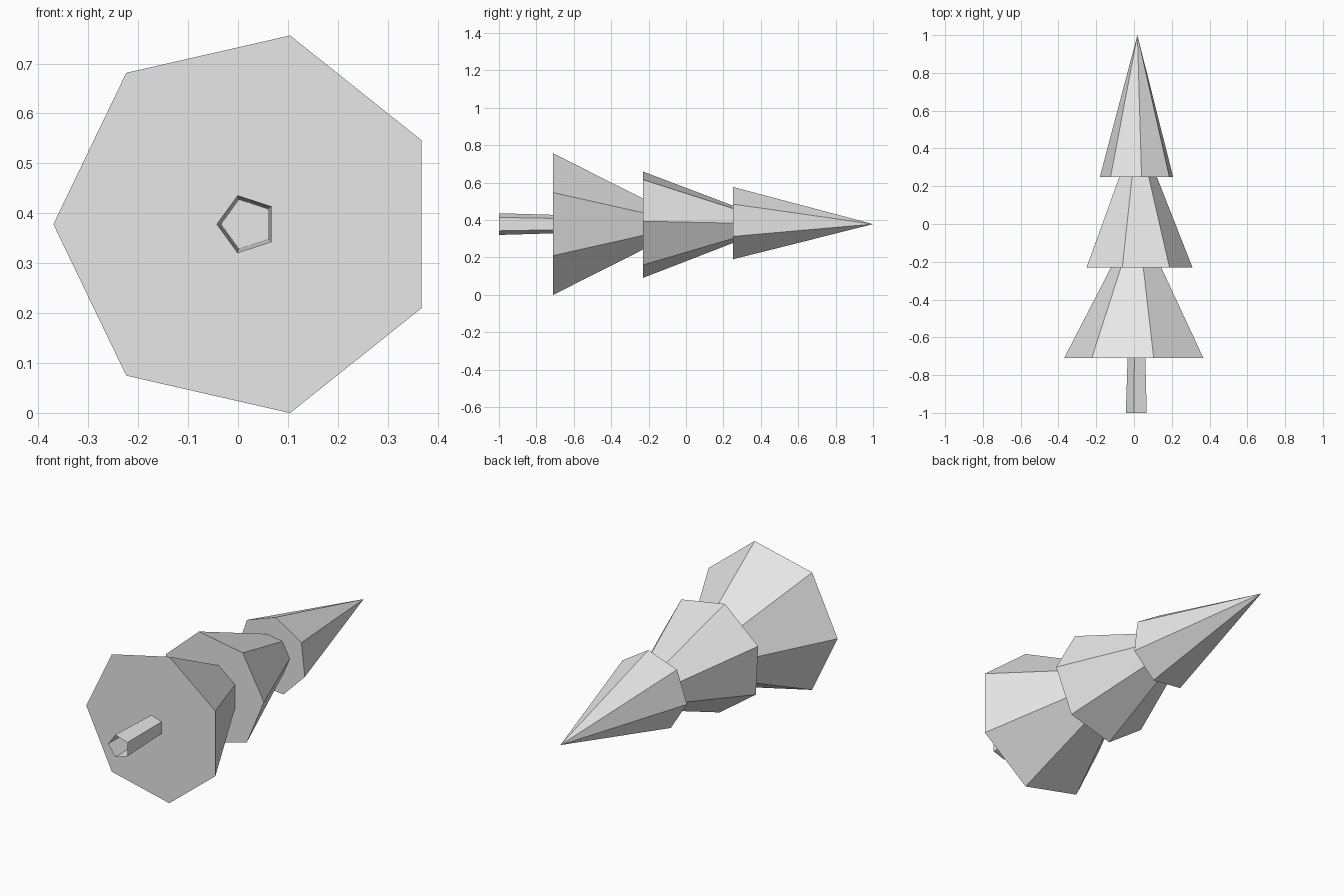
import bpy
import bmesh
from math import cos, sin, pi, radians

cube = bpy.data.objects.get("Cube")
if cube:
    bpy.data.objects.remove(cube, do_unlink=True)

AXIS_X, AXIS_Z = 0.018, 0.378   # centre line of the tree, which lies along y

grey = bpy.data.materials.new("light_grey")
grey.use_nodes = True
colour = (0.8, 0.8, 0.8, 1.0)
grey.diffuse_color = colour
grey.node_tree.nodes["Principled BSDF"].inputs["Base Color"].default_value = colour


def tapered_part(name, sides, start, end, front_r, back_r, turn, capped):
    """Flat-sided cone or tube along y; a zero back radius makes a point."""
    bm = bmesh.new()

    def ring(y, r):
        angles = [radians(turn) + 2 * pi * i / sides for i in range(sides)]
        return [bm.verts.new((AXIS_X + r * cos(a), y, AXIS_Z + r * sin(a)))
                for a in angles]

    front = ring(start, front_r)
    back = ring(end, back_r) if back_r else [bm.verts.new((AXIS_X, end, AXIS_Z))]
    for i in range(sides):
        j = (i + 1) % sides
        tail = [back[i], back[j]] if back_r else back
        bm.faces.new([front[j], front[i]] + tail)
    if capped:
        bm.faces.new(front)

    mesh = bpy.data.meshes.new(name)
    bm.to_mesh(mesh)
    bm.free()
    mesh.materials.append(grey)
    obj = bpy.data.objects.new(name, mesh)
    bpy.context.collection.objects.link(obj)
    return obj


# Hollow trunk, open at the foot
tapered_part("trunk", 5, -1.0, -0.71, 0.061, 0.052, 180, False)

# Three tiers of branches, each twisted a little
tapered_part("lower_branches", 7, -0.71, -0.23, 0.388, 0.140, 180, True)
tapered_part("middle_branches", 7, -0.23, 0.25, 0.292, 0.103, 3, True)
tapered_part("top_branches", 7, 0.25, 1.0, 0.200, 0, 83.7, True)
